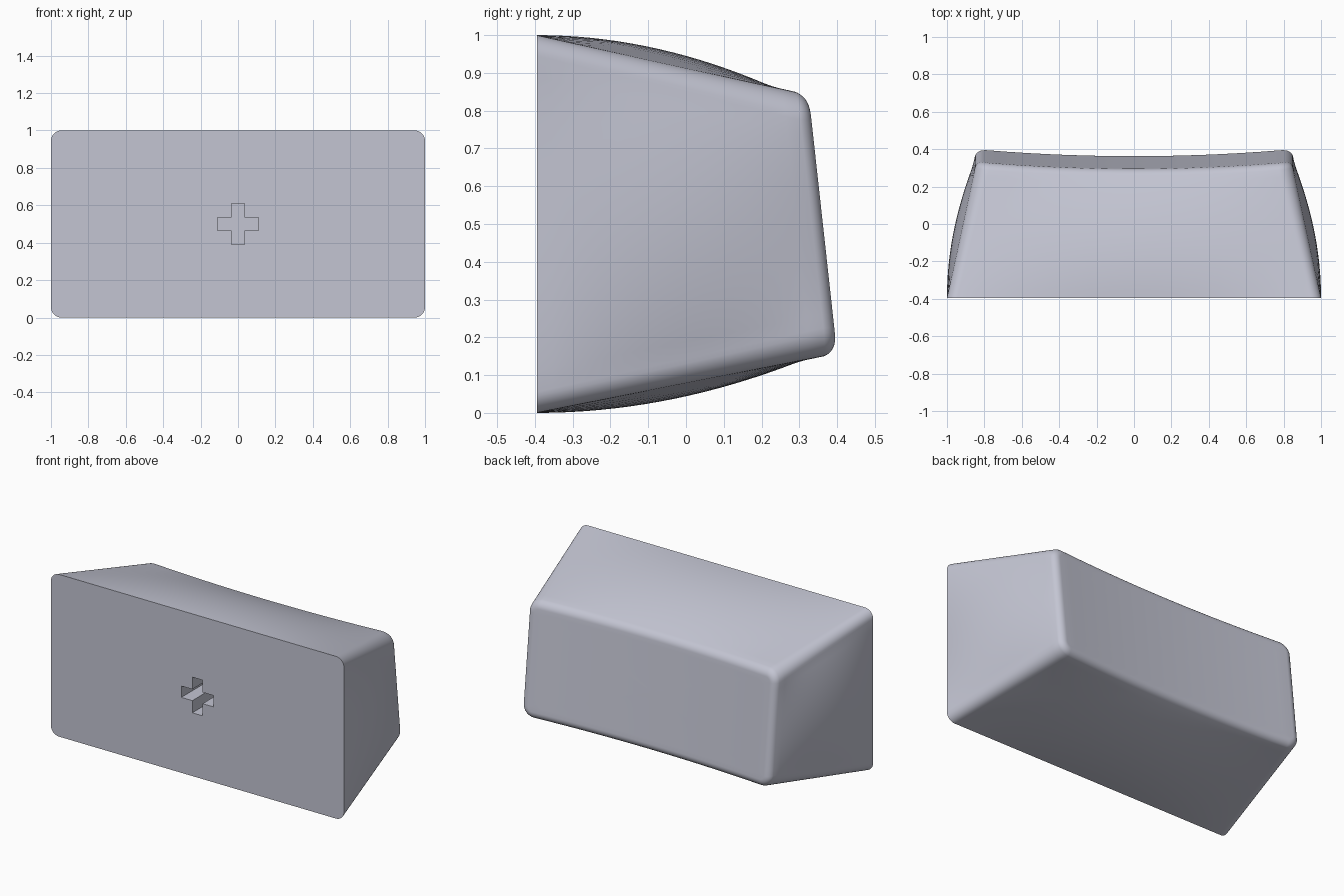
import bpy, bmesh
from math import sin, cos, pi, radians

cube = bpy.data.objects.get("Cube")
if cube:
    bpy.data.objects.remove(cube, do_unlink=True)

FRONT = -0.395      # flat mounting face
TAPER = 0.15        # inset of the walls at the dished end
FILLET = 0.05       # rounding of the dished rim
START = radians(20)  # fillet begins tangent to the sloping wall


def dish(x, z):
    """Tilted surface, hollowed across its width."""
    return 0.362 - 0.11 * (z - 0.5) - 0.033 * (1 - (x / 0.8) ** 2)


def section(t, extra=0.0, side=16, arc=8):
    """Rounded rectangle with sides that bow outward midway along the taper."""
    hx, hz = 1 - TAPER * t - extra, 0.5 - TAPER * t - extra
    r = 0.055 + 0.02 * t - extra
    bow = TAPER * (t - t * t)
    pts = []
    for q in range(4):
        a, b = (hx, hz) if q % 2 == 0 else (hz, hx)
        local = []
        for i in range(side):
            s = -1 + 2 * i / side
            local.append((a + bow * (1 - s * s), s * (b - r)))
        for i in range(arc):
            w = pi / 2 * i / arc
            local.append((a - r + r * cos(w), b - r + r * sin(w)))
        for u, v in local:
            for _ in range(q):
                u, v = -v, u
            pts.append((u, v + 0.5))
    return pts


def material(name, rgb):
    mat = bpy.data.materials.new(name)
    mat.use_nodes = True
    mat.diffuse_color = (*rgb, 1)
    mat.node_tree.nodes["Principled BSDF"].inputs["Base Color"].default_value = (*rgb, 1)
    return mat


# Rings of the body: bowed walls, rounded rim, then the dished face
rings = []
rim = section(1)
WALLS, ARC, CAP = 18, 8, 12
for i in range(WALLS + 1):
    t = i / WALLS
    rings.append([(x, FRONT + t * (dish(*e) - FILLET * (1 - sin(START)) - FRONT), z)
                  for (x, z), e in zip(section(t), rim)])
for i in range(1, ARC + 1):
    a = START + (pi / 2 - START) * i / ARC
    pts = section(1, FILLET * (cos(START) - cos(a)))
    rings.append([(x, dish(x, z) - FILLET * (1 - sin(a)), z) for x, z in pts])
for i in range(1, CAP):
    k = 1 - i / CAP
    pts = [(x * k, 0.5 + (z - 0.5) * k) for x, z in section(1, FILLET * cos(START))]
    rings.append([(x, dish(x, z), z) for x, z in pts])

bm = bmesh.new()
loops = [[bm.verts.new(p) for p in ring] for ring in rings]
n = len(loops[0])
for lower, upper in zip(loops, loops[1:]):
    for i in range(n):
        j = (i + 1) % n
        bm.faces.new((lower[i], lower[j], upper[j], upper[i]))
centre = bm.verts.new((0, dish(0, 0.5), 0.5))
for i in range(n):
    bm.faces.new((loops[-1][i], loops[-1][(i + 1) % n], centre))
bm.faces.new(loops[0])
bmesh.ops.recalc_face_normals(bm, faces=bm.faces)
mesh = bpy.data.meshes.new("cap_body")
bm.to_mesh(mesh)
bm.free()
body = bpy.data.objects.new("cap_body", mesh)
bpy.context.collection.objects.link(body)
mesh.materials.append(material("pale lavender grey", (0.55, 0.56, 0.65)))

# Cross-shaped socket, extruded from its outline
A, B, DEPTH = 0.11, 0.035, 0.22
outline = []
for u, v in ((A, -B), (A, B), (B, B)):
    outline.append((u, v))
quarter = list(outline)
for _ in range(3):
    quarter = [(-v, u) for u, v in quarter]
    outline += quarter
bm = bmesh.new()
face = bm.faces.new([bm.verts.new((u, FRONT - 0.05, v + 0.5)) for u, v in outline])
out = bmesh.ops.extrude_face_region(bm, geom=[face])
bmesh.ops.translate(bm, vec=(0, DEPTH + 0.05, 0),
                    verts=[g for g in out["geom"] if isinstance(g, bmesh.types.BMVert)])
bmesh.ops.recalc_face_normals(bm, faces=bm.faces)
cut_mesh = bpy.data.meshes.new("socket_cutter")
bm.to_mesh(cut_mesh)
bm.free()
cutter = bpy.data.objects.new("socket_cutter", cut_mesh)
bpy.context.collection.objects.link(cutter)
cutter.hide_render = True

mod = body.modifiers.new("socket", "BOOLEAN")
mod.operation = "DIFFERENCE"
mod.solver = "EXACT"
mod.object = cutter
bpy.ops.object.select_all(action="DESELECT")
body.select_set(True)
bpy.context.view_layer.objects.active = body
bpy.ops.object.modifier_apply(modifier=mod.name)
bpy.data.objects.remove(cutter, do_unlink=True)
bpy.ops.object.shade_smooth_by_angle(angle=radians(35))
